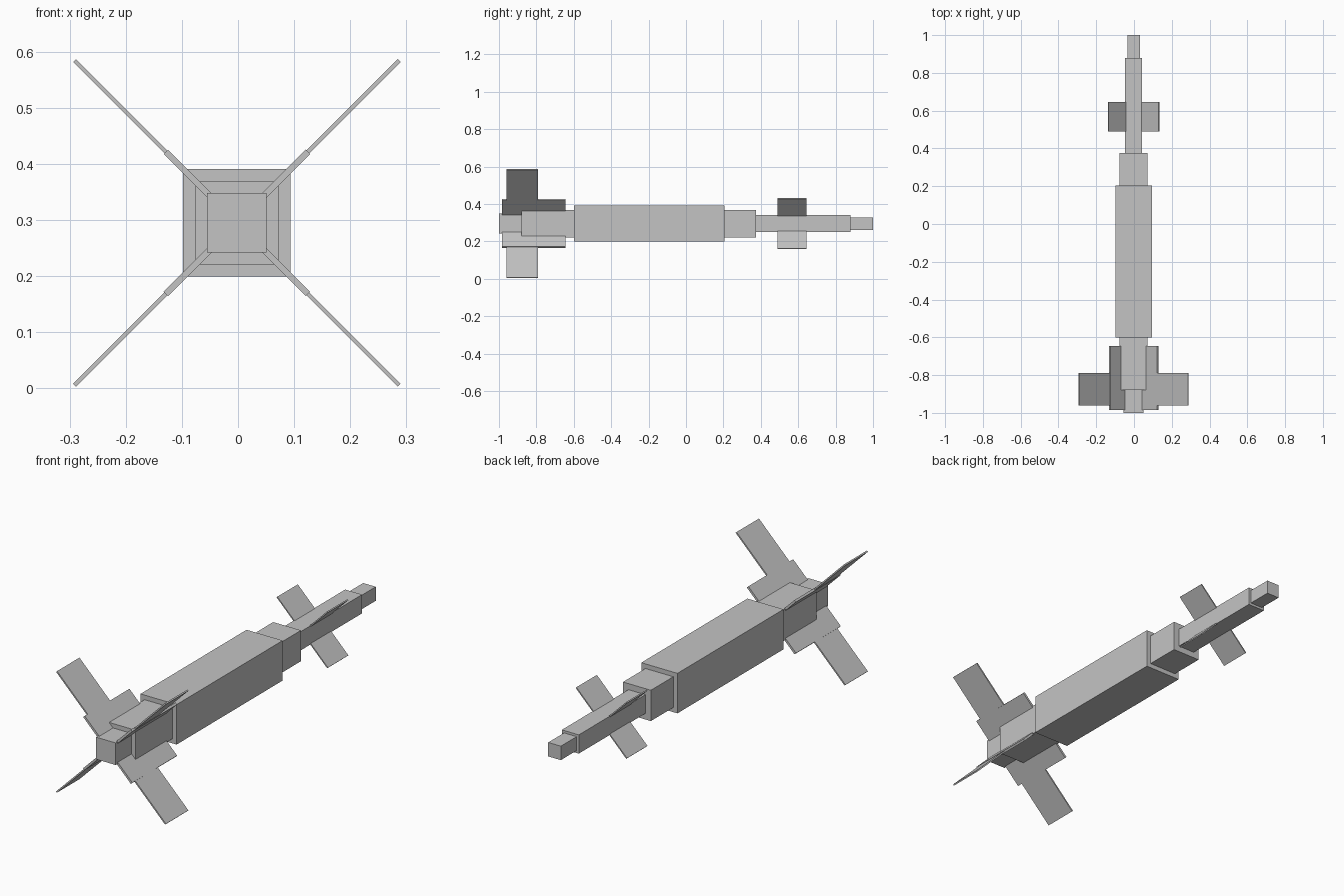
import bpy
import math
from mathutils import Matrix

cube = bpy.data.objects.get("Cube")
if cube:
    bpy.data.objects.remove(cube, do_unlink=True)

AXIS_X, AXIS_Z = -0.002, 0.295

# Single plain grey
grey = bpy.data.materials.new("plain_grey")
grey.use_nodes = True
colour = (0.55, 0.55, 0.55, 1)
grey.diffuse_color = colour
grey.node_tree.nodes["Principled BSDF"].inputs["Base Color"].default_value = colour


def box(name, width, y0, y1, height, roll=0):
    """Box along y, rolled about the body axis."""
    bpy.ops.mesh.primitive_cube_add(size=1)
    ob = bpy.context.object
    ob.name = ob.data.name = name
    ob.data.transform(Matrix.Rotation(math.radians(roll), 4, "Y")
                      @ Matrix.Diagonal((width, y1 - y0, height, 1)))
    ob.location = (AXIS_X, (y0 + y1) / 2, AXIS_Z)
    ob.data.materials.append(grey)
    return ob


# Square body sections, from front to back: name, y start, y end, side
sections = [
    ("end_block", -1.0, -0.88, 0.106),
    ("fin_section", -0.88, -0.6, 0.148),
    ("main_body", -0.6, 0.205, 0.192),
    ("shoulder", 0.205, 0.375, 0.148),
    ("slim_section", 0.375, 0.88, 0.09),
    ("tip", 0.88, 1.0, 0.067),
]
for name, y0, y1, side in sections:
    box(name, side, y0, y1, side)

# Crossed fin plates through the body: name, y start, y end, span, thickness
fins = [
    ("large_fin", -0.96, -0.79, 0.818, 0.007),
    ("fin_root", -0.985, -0.645, 0.358, 0.011),
    ("small_fin", 0.49, 0.645, 0.38, 0.006),
]
for name, y0, y1, span, thick in fins:
    for label, roll in (("a", 45), ("b", -45)):
        box(f"{name}_pair_{label}", span, y0, y1, thick, roll)
